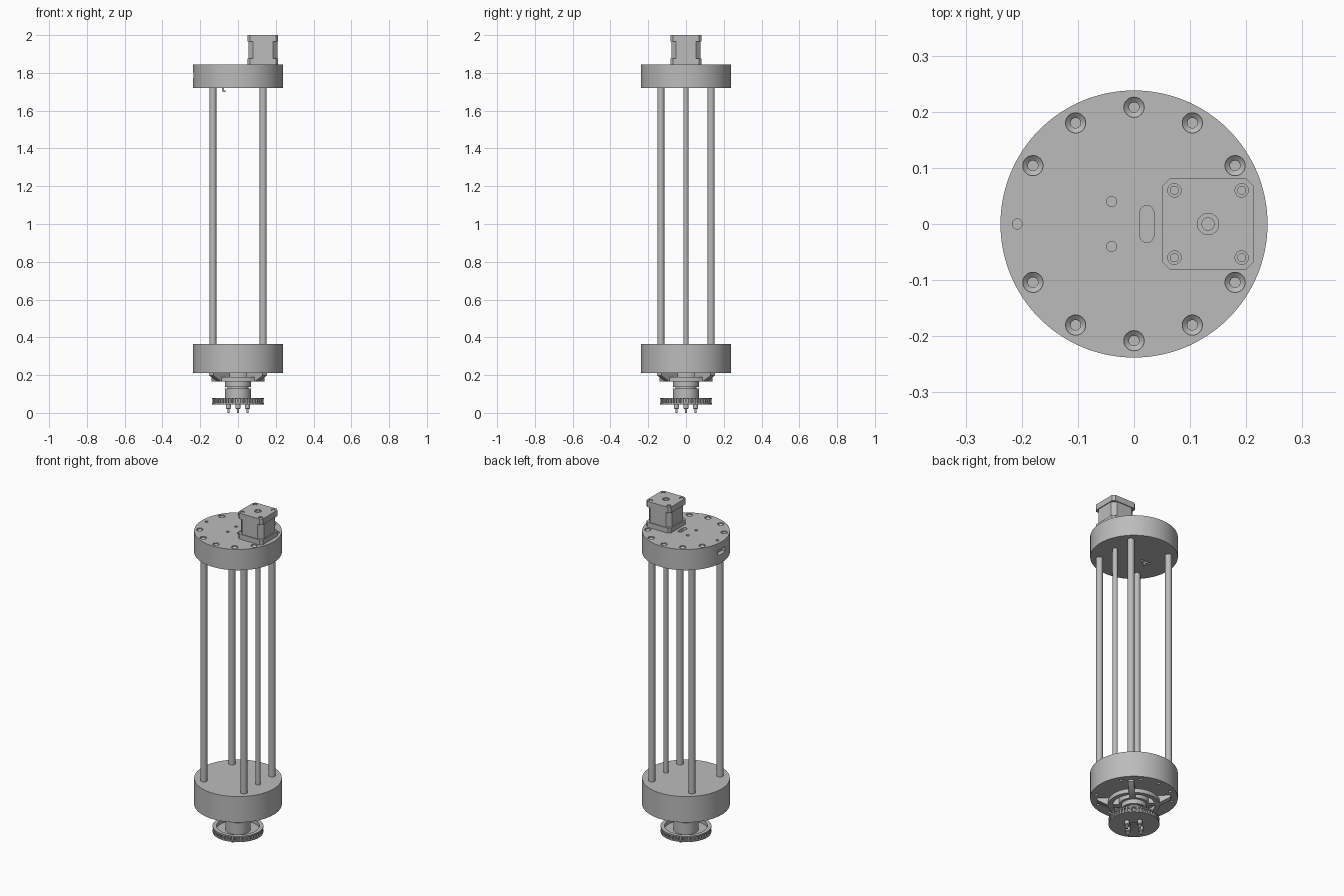
import bpy, bmesh, math
from mathutils import Matrix, Vector

cube = bpy.data.objects.get("Cube")
if cube:
    bpy.data.objects.remove(cube, do_unlink=True)

grey = bpy.data.materials.new("plain_grey")
grey.use_nodes = True
grey.diffuse_color = (0.5, 0.5, 0.5, 1)
grey.node_tree.nodes["Principled BSDF"].inputs["Base Color"].default_value = (0.5, 0.5, 0.5, 1)


def finish(bm, name):
    """Turn a bmesh into a shaded grey object."""
    bmesh.ops.recalc_face_normals(bm, faces=bm.faces[:])
    mesh = bpy.data.meshes.new(name)
    bm.to_mesh(mesh)
    bm.free()
    mesh.materials.append(grey)
    ob = bpy.data.objects.new(name, mesh)
    bpy.context.collection.objects.link(ob)
    bpy.ops.object.select_all(action='DESELECT')
    ob.select_set(True)
    bpy.context.view_layer.objects.active = ob
    bpy.ops.object.shade_smooth_by_angle(angle=math.radians(30))
    return ob


def lathe(bm, profile, x=0, y=0, sides=32, closed=False):
    """Revolve (radius, z) points; open profiles get capped ends."""
    rings = [[bm.verts.new((x + r * math.cos(math.tau * i / sides),
                            y + r * math.sin(math.tau * i / sides), z))
              for i in range(sides)] for r, z in profile]
    pairs = list(zip(rings, rings[1:]))
    if closed:
        pairs.append((rings[-1], rings[0]))
    else:
        bm.faces.new(rings[0])
        bm.faces.new(rings[-1])
    for a, b in pairs:
        for i in range(sides):
            j = (i + 1) % sides
            bm.faces.new((a[i], a[j], b[j], b[i]))


def prism(bm, outline, low, high, matrix=Matrix()):
    """Extrude a flat outline between two heights."""
    lo = [bm.verts.new(matrix @ Vector((x, y, low))) for x, y in outline]
    hi = [bm.verts.new(matrix @ Vector((x, y, high))) for x, y in outline]
    bm.faces.new(lo)
    bm.faces.new(hi)
    for i in range(len(lo)):
        j = (i + 1) % len(lo)
        bm.faces.new((lo[i], lo[j], hi[j], hi[i]))


def box(bm, centre, size):
    m = Matrix.Translation(centre) @ Matrix.Diagonal((*size, 1))
    bmesh.ops.create_cube(bm, size=1, matrix=m)


def chamfered(half, cut):
    a = half - cut
    return [(half, -a), (half, a), (a, half), (-a, half),
            (-half, a), (-half, -a), (-a, -half), (a, -half)]


def slot(half_width, half_length, steps=8):
    """Rounded slot outline, long in y."""
    pts = []
    for side in (1, -1):
        for i in range(steps + 1):
            t = math.pi * i / steps + (0 if side > 0 else math.pi)
            pts.append((half_width * math.cos(t),
                        half_width * math.sin(t) + side * (half_length - half_width)))
    return pts


def carve(ob, bm):
    """Subtract the bmesh from an object and drop the cutter."""
    cutter = finish(bm, "cutter")
    cutter.hide_render = True
    mod = ob.modifiers.new("cut", 'BOOLEAN')
    mod.operation, mod.solver, mod.object = 'DIFFERENCE', 'EXACT', cutter
    bpy.ops.object.select_all(action='DESELECT')
    ob.select_set(True)
    bpy.context.view_layer.objects.active = ob
    bpy.ops.object.modifier_apply(modifier=mod.name)
    bpy.data.objects.remove(cutter, do_unlink=True)
    bpy.ops.object.shade_smooth_by_angle(angle=math.radians(30))


def turned(name, profile, x=0, y=0, sides=32, closed=False):
    bm = bmesh.new()
    lathe(bm, profile, x, y, sides, closed)
    return finish(bm, name)


R, RING, ROD, MX = 0.238, 0.208, 0.133, 0.132
LOW, BASE_TOP, CAP, TOP = 0.21, 0.365, 1.72, 1.845
screw_angles = [math.radians(30 * k) for k in range(12) if k % 6]

# Upper disc with countersunk holes, slots and side opening
upper = turned("upper_disc", [(R, CAP), (R, TOP)], sides=128)
bm = bmesh.new()
for a in screw_angles:
    lathe(bm, [(0.009, TOP - 0.06), (0.009, TOP - 0.014), (0.018, TOP - 0.006), (0.018, TOP + 0.01)],
          RING * math.cos(a), RING * math.sin(a), 24)
for x, y in ((-0.04, 0.04), (-0.04, -0.04), (-RING, 0)):
    lathe(bm, [(0.009, TOP - 0.02), (0.009, TOP + 0.01)], x, y, 20)
prism(bm, slot(0.0125, 0.033), TOP - 0.03, TOP + 0.01, Matrix.Translation((0.023, 0, 0)))
box(bm, (-R, 0, 1.787), (0.05, 0.07, 0.03))
box(bm, (-0.085, 0, CAP), (0.07, 0.012, 0.02))
carve(upper, bm)

# Small hook below the upper disc
bm = bmesh.new()
box(bm, (-0.08, -0.008, CAP - 0.002), (0.012, 0.012, 0.024))
box(bm, (-0.074, -0.008, CAP - 0.016), (0.016, 0.012, 0.008))
finish(bm, "hook")

# Lower disc with holes underneath
lower = turned("lower_disc", [(R, LOW), (R, BASE_TOP)], sides=128)
bm = bmesh.new()
for a in screw_angles:
    lathe(bm, [(0.009, LOW - 0.01), (0.009, LOW + 0.04)],
          RING * math.cos(a), RING * math.sin(a), 20)
carve(lower, bm)

# Four guide rods and the drive screw
for sx in (1, -1):
    for sy in (1, -1):
        turned("guide_rod", [(0.0185, BASE_TOP - 0.01), (0.0185, CAP + 0.01)], sx * ROD, sy * ROD)
turned("drive_screw", [(0.0135, BASE_TOP - 0.01), (0.0135, CAP + 0.01)], ROD, 0)

# Motor: wide end plates, narrower middle
bm = bmesh.new()
at = Matrix.Translation((MX, 0, 0))
prism(bm, chamfered(0.081, 0.013), TOP, 1.875, at)
prism(bm, chamfered(0.076, 0.024), 1.875, 1.965, at)
top_plate = bmesh.new()
finish(bm, "motor_body")
prism(top_plate, chamfered(0.081, 0.013), 1.965, 2.0, at)
plate = finish(top_plate, "motor_top_plate")
bm = bmesh.new()
for sx in (1, -1):
    for sy in (1, -1):
        lathe(bm, [(0.012, 1.99), (0.012, 2.01)], MX + sx * 0.06, sy * 0.06, 20)
lathe(bm, [(0.019, 1.992), (0.019, 2.01)], MX, 0, 28)
carve(plate, bm)
for sx in (1, -1):
    for sy in (1, -1):
        turned("motor_screw", [(0.008, 1.985), (0.008, 1.997)], MX + sx * 0.06, sy * 0.06, 20)
turned("motor_shaft", [(0.012, 1.985), (0.012, 1.999)], MX, 0, 24)

# Bearing holder below the lower disc: ring, collar and four tapered arms
turned("holder_ring", [(0.115, 0.165), (0.14, 0.165), (0.14, 0.19), (0.115, 0.19)], sides=64, closed=True)
turned("holder_collar", [(0.083, 0.165), (0.083, LOW + 0.005)], sides=48)
for k in range(4):
    bm = bmesh.new()
    turn = Matrix.Rotation(math.radians(45 + 90 * k), 4, 'Z') @ Matrix.Rotation(math.pi / 2, 4, 'X')
    prism(bm, [(0.075, 0.165), (0.14, 0.165), (0.2, 0.198), (0.2, LOW + 0.003), (0.075, LOW + 0.003)],
          -0.016, 0.016, turn)
    finish(bm, "holder_arm")

# Neck with a groove down to the pulley
turned("neck", [(0.068, 0.05), (0.068, 0.128), (0.056, 0.128), (0.056, 0.138),
                (0.068, 0.138), (0.068, 0.17)], sides=48)

# Toothed pulley: dished flanged wheel with teeth between the flanges
turned("pulley_wheel", [(0.02, 0.045), (0.138, 0.045), (0.138, 0.052), (0.125, 0.052),
                        (0.125, 0.073), (0.138, 0.073), (0.138, 0.08), (0.116, 0.08),
                        (0.116, 0.058), (0.02, 0.058)], sides=80, closed=True)
bm = bmesh.new()
TEETH = 44
for k in range(TEETH):
    spin = Matrix.Rotation(math.tau * k / TEETH, 4, 'Z')
    prism(bm, [(0.122, -0.006), (0.135, -0.004), (0.135, 0.004), (0.122, 0.006)], 0.051, 0.074, spin)
finish(bm, "pulley_teeth")

# Stepped pins under the pulley
for k in range(4):
    a = math.pi / 2 * k
    turned("pin", [(0.006, 0), (0.006, 0.02), (0.014, 0.024), (0.014, 0.047)],
           0.05 * math.cos(a), 0.05 * math.sin(a), 20)
